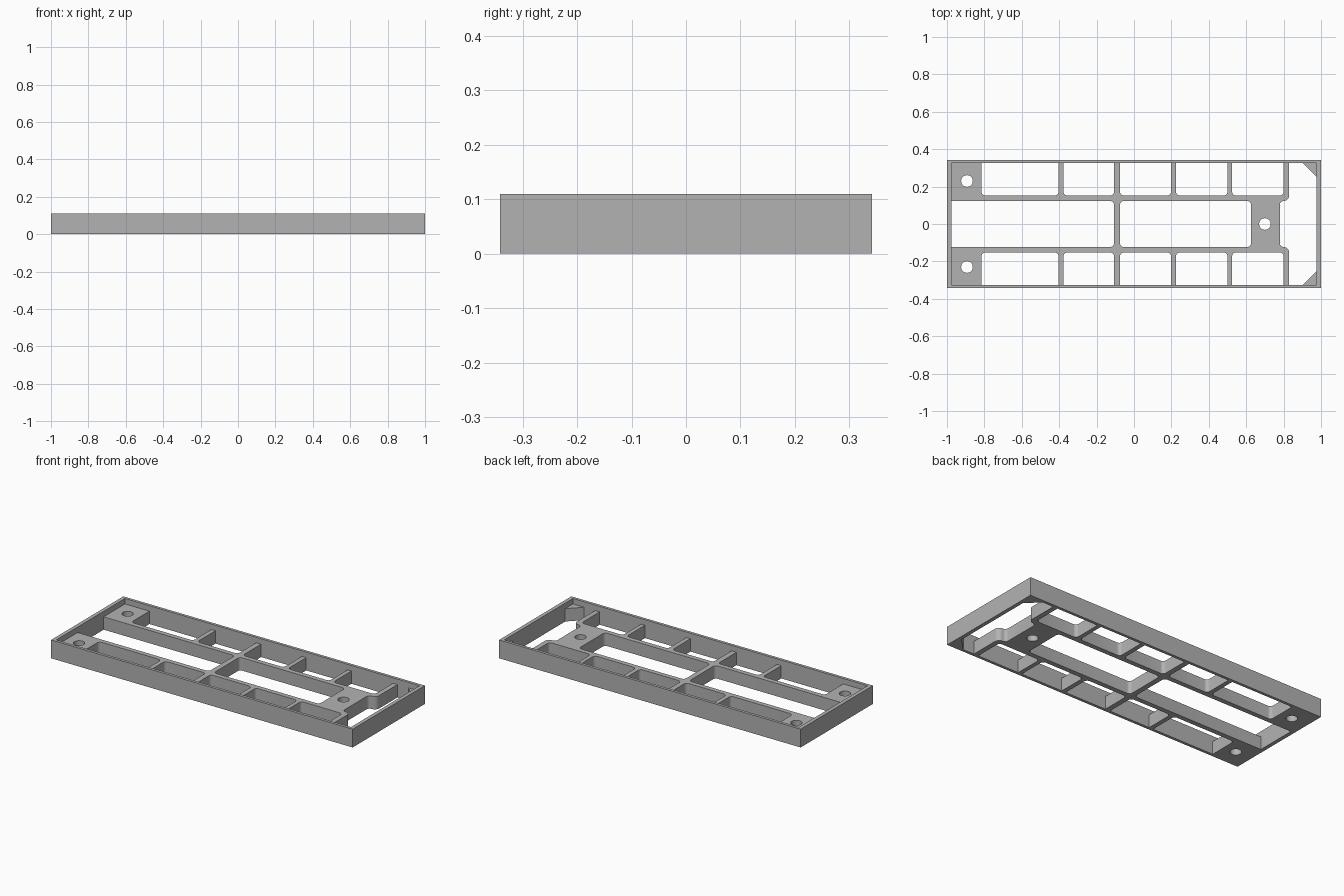
import bpy, bmesh, math
from mathutils import Vector

if "Cube" in bpy.data.objects:
    bpy.data.objects.remove(bpy.data.objects["Cube"])

HALF_X, HALF_Y, HEIGHT = 1.0, 0.342, 0.11      # outer rim
IN_X, IN_Y, DECK = 0.977, 0.325, 0.077         # inside of rim, lattice height
RAIL_IN, RAIL_OUT = 0.123, 0.152               # long rails
R = 0.02                                       # pocket fillet
OVER = 0.36                                    # cutters run past the edge

gray = bpy.data.materials.new("plain gray")
gray.use_nodes = True
gray.diffuse_color = (0.45, 0.45, 0.45, 1)
gray.node_tree.nodes["Principled BSDF"].inputs["Base Color"].default_value = gray.diffuse_color


def rounded(corners, steps=6):
    """Outline from (x, y, radius) corners, each rounded by an arc."""
    pts = []
    for i, (x, y, r) in enumerate(corners):
        p = Vector((x, y))
        if not r:
            pts.append(p)
            continue
        a = (Vector(corners[i - 1][:2]) - p).normalized()
        b = (Vector(corners[(i + 1) % len(corners)][:2]) - p).normalized()
        for k in range(steps + 1):
            t = k / steps * math.pi / 2
            pts.append(p + a * r * (1 - math.sin(t)) + b * r * (1 - math.cos(t)))
    return pts


def circle(x, y, r, n=32):
    return [Vector((x + r * math.cos(k * math.tau / n), y + r * math.sin(k * math.tau / n)))
            for k in range(n)]


def rect(x0, x1, y0, y1):
    return [Vector(p) for p in ((x0, y0), (x1, y0), (x1, y1), (x0, y1))]


def prisms(name, outlines, z0, z1):
    """One object holding an upright prism for each outline."""
    bm = bmesh.new()
    for outline in outlines:
        face = bm.faces.new([bm.verts.new((p.x, p.y, z0)) for p in outline])
        top = bmesh.ops.extrude_face_region(bm, geom=[face])["geom"]
        bmesh.ops.translate(bm, vec=(0, 0, z1 - z0),
                            verts=[v for v in top if isinstance(v, bmesh.types.BMVert)])
    bmesh.ops.recalc_face_normals(bm, faces=bm.faces)
    mesh = bpy.data.meshes.new(name)
    bm.to_mesh(mesh)
    bm.free()
    mesh.materials.append(gray)
    obj = bpy.data.objects.new(name, mesh)
    bpy.context.collection.objects.link(obj)
    return obj


def cut(obj, outlines):
    cutter = prisms("cutter", outlines, -0.1, 0.3)
    cutter.hide_render = True
    mod = obj.modifiers.new("cut", "BOOLEAN")
    mod.operation, mod.solver, mod.object = "DIFFERENCE", "EXACT", cutter
    bpy.ops.object.select_all(action="DESELECT")
    bpy.context.view_layer.objects.active = obj
    obj.select_set(True)
    bpy.ops.object.modifier_apply(modifier=mod.name)
    bpy.data.objects.remove(cutter)
    bpy.ops.object.shade_smooth_by_angle(angle=math.radians(30))


# Outer rim
rim = prisms("outer_rim", [rect(-HALF_X, HALF_X, -HALF_Y, HALF_Y)], 0, HEIGHT)
cut(rim, [rect(-IN_X, IN_X, -IN_Y, IN_Y)])

# Lattice deck: pads, rails, ribs and corner gussets left by the pockets
lattice = prisms("inner_lattice", [rect(-IN_X, IN_X, -IN_Y, IN_Y)], 0, DECK)
pockets = []

# Side pockets between the ribs
for x0, x1 in ((-0.815, -0.404), (-0.377, -0.107), (-0.075, 0.198), (0.225, 0.5), (0.525, 0.8)):
    for s in (1, -1):
        pockets.append(rounded([(x0, s * OVER, 0), (x0, s * RAIL_OUT, R),
                                (x1, s * RAIL_OUT, R), (x1, s * OVER, 0)]))

# Two centre pockets
for x0, x1, r in ((-1.05, -0.107, 0), (-0.075, 0.625, R)):
    pockets.append(rounded([(x0, -RAIL_IN, r), (x1, -RAIL_IN, R),
                            (x1, RAIL_IN, R), (x0, RAIL_IN, r)]))

# Open end bay, with gussets in the corners
half = [(0.78, RAIL_IN, R), (0.83, RAIL_IN, 0.03), (0.83, OVER, 0),
        (1.228 - OVER, OVER, 0), (1.05, 0.178, 0)]
pockets.append(rounded(half + [(x, -y, r) for x, y, r in reversed(half)]))

# Screw holes
for x, y in ((-0.893, 0.23), (-0.893, -0.23), (0.7, 0)):
    pockets.append(circle(x, y, 0.031))

cut(lattice, pockets)
